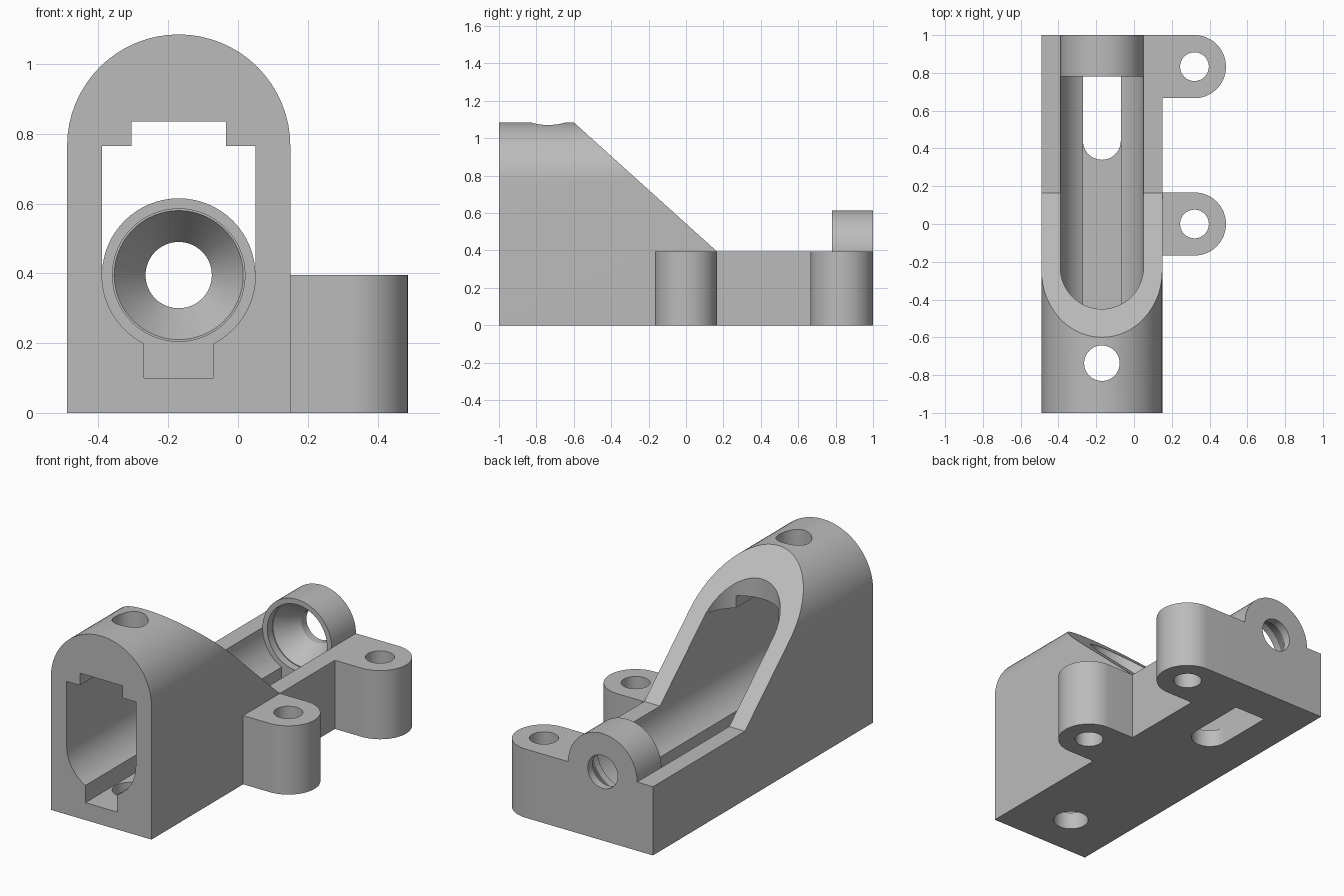
import bpy, bmesh, math

cube = bpy.data.objects.get("Cube")
if cube:
    bpy.data.objects.remove(cube, do_unlink=True)

grey = bpy.data.materials.new("plain grey")
grey.use_nodes = True
grey.diffuse_color = (0.5, 0.5, 0.5, 1)
grey.node_tree.nodes["Principled BSDF"].inputs["Base Color"].default_value = (0.5, 0.5, 0.5, 1)

CX = -0.17          # centre line of the channel
DECK = 0.395        # height of the low deck and the channel axis
WALL, BORE = 0.32, 0.22
ROOF = 0.765


def arc(cx, cy, r, start, end, n=32):
    """Points on an arc, angles in degrees."""
    step = math.radians(end - start) / n
    return [(cx + r * math.cos(math.radians(start) + i * step),
             cy + r * math.sin(math.radians(start) + i * step)) for i in range(n + 1)]


def circle(cx, cy, r):
    return arc(cx, cy, r, 0, 360, 64)[:-1]


def loft(name, sections, axis):
    """Solid through matching closed sections [(position, points), ...] along an axis."""
    place = {"X": lambda u, v, w: (w, u, v),
             "Y": lambda u, v, w: (u, w, v),
             "Z": lambda u, v, w: (u, v, w)}[axis]
    bm = bmesh.new()
    rings = [[bm.verts.new(place(u, v, w)) for u, v in pts] for w, pts in sections]
    for a, b in zip(rings, rings[1:]):
        for i in range(len(a)):
            j = (i + 1) % len(a)
            bm.faces.new((a[i], a[j], b[j], b[i]))
    bm.faces.new(rings[0])
    bm.faces.new(rings[-1])
    bmesh.ops.recalc_face_normals(bm, faces=bm.faces)
    mesh = bpy.data.meshes.new(name)
    bm.to_mesh(mesh)
    bm.free()
    mesh.materials.append(grey)
    obj = bpy.data.objects.new(name, mesh)
    bpy.context.collection.objects.link(obj)
    return obj


def prism(name, pts, axis, lo, hi):
    return loft(name, [(lo, pts), (hi, pts)], axis)


def combine(target, tool, operation):
    """Apply a boolean and discard the tool."""
    bpy.context.view_layer.objects.active = target
    mod = target.modifiers.new(tool.name, "BOOLEAN")
    mod.object, mod.operation, mod.solver = tool, operation, "EXACT"
    bpy.ops.object.modifier_apply(modifier=mod.name)
    bpy.data.objects.remove(tool, do_unlink=True)


# Arched body
housing = prism("housing", [(CX - WALL, 0), (CX + WALL, 0)]
                + arc(CX, ROOF, WALL, 0, 180), "Y", -1, 1)

# Sloped back and low deck
combine(housing, prism("slope_cut", [(-0.6, 1.085), (0.165, DECK), (1.1, DECK),
                                     (1.1, 1.3), (-0.6, 1.3)], "X", -1, 1), "DIFFERENCE")

# Mounting lugs on the left side
for y in (0.0, 0.833):
    outline = [(0.1, y - 0.167)] + arc(0.32, y, 0.167, -90, 90) + [(0.1, y + 0.167)]
    combine(housing, prism("mounting_lug", outline, "Z", 0, DECK), "UNION")

# Rear collar
combine(housing, prism("rear_collar", circle(CX, DECK, BORE), "Y", 0.78, 1), "UNION")

# Channel with round floor and stepped roof
channel = arc(CX, DECK, BORE, 180, 360) + [
    (CX + BORE, ROOF), (CX + 0.135, ROOF), (CX + 0.135, 0.835),
    (CX - 0.135, 0.835), (CX - 0.135, ROOF), (CX - BORE, ROOF)]
combine(housing, prism("channel_cut", channel, "Y", -1.1, 0.78), "DIFFERENCE")

# Groove in the channel floor
groove = [(CX - 0.1, 0.1), (CX + 0.1, 0.1), (CX + 0.1, 0.3), (CX - 0.1, 0.3)]
combine(housing, prism("groove_cut", groove, "Y", -1.1, 0.78), "DIFFERENCE")

# Round-ended opening through the slope
opening = arc(CX, -0.23, BORE, 180, 360) + [(CX + BORE, 0.5), (CX - BORE, 0.5)]
combine(housing, prism("opening_cut", opening, "Z", 0.5, 1.3), "DIFFERENCE")

# Round-ended slot through the floor
slot = arc(CX, 0.44, 0.1, 180, 360) + [(CX + 0.1, 0.78), (CX - 0.1, 0.78)]
combine(housing, prism("floor_slot_cut", slot, "Z", -0.1, 0.25), "DIFFERENCE")

# Vertical holes
for x, y, r in ((CX, -0.737, 0.094), (0.32, 0.0, 0.076), (0.32, 0.833, 0.076)):
    combine(housing, prism("hole_cut", circle(x, y, r), "Z", -0.1, 1.3), "DIFFERENCE")

# Funnel bore in the collar
funnel = [(0.7, 0.19), (0.825, 0.19), (0.825, 0.185), (0.955, 0.095), (1.1, 0.095)]
combine(housing, loft("funnel_cut", [(y, circle(CX, DECK, r)) for y, r in funnel], "Y"),
        "DIFFERENCE")

# Smooth curved walls, crisp edges
bpy.ops.object.select_all(action="DESELECT")
housing.select_set(True)
bpy.context.view_layer.objects.active = housing
bpy.ops.object.shade_smooth_by_angle(angle=math.radians(30))
